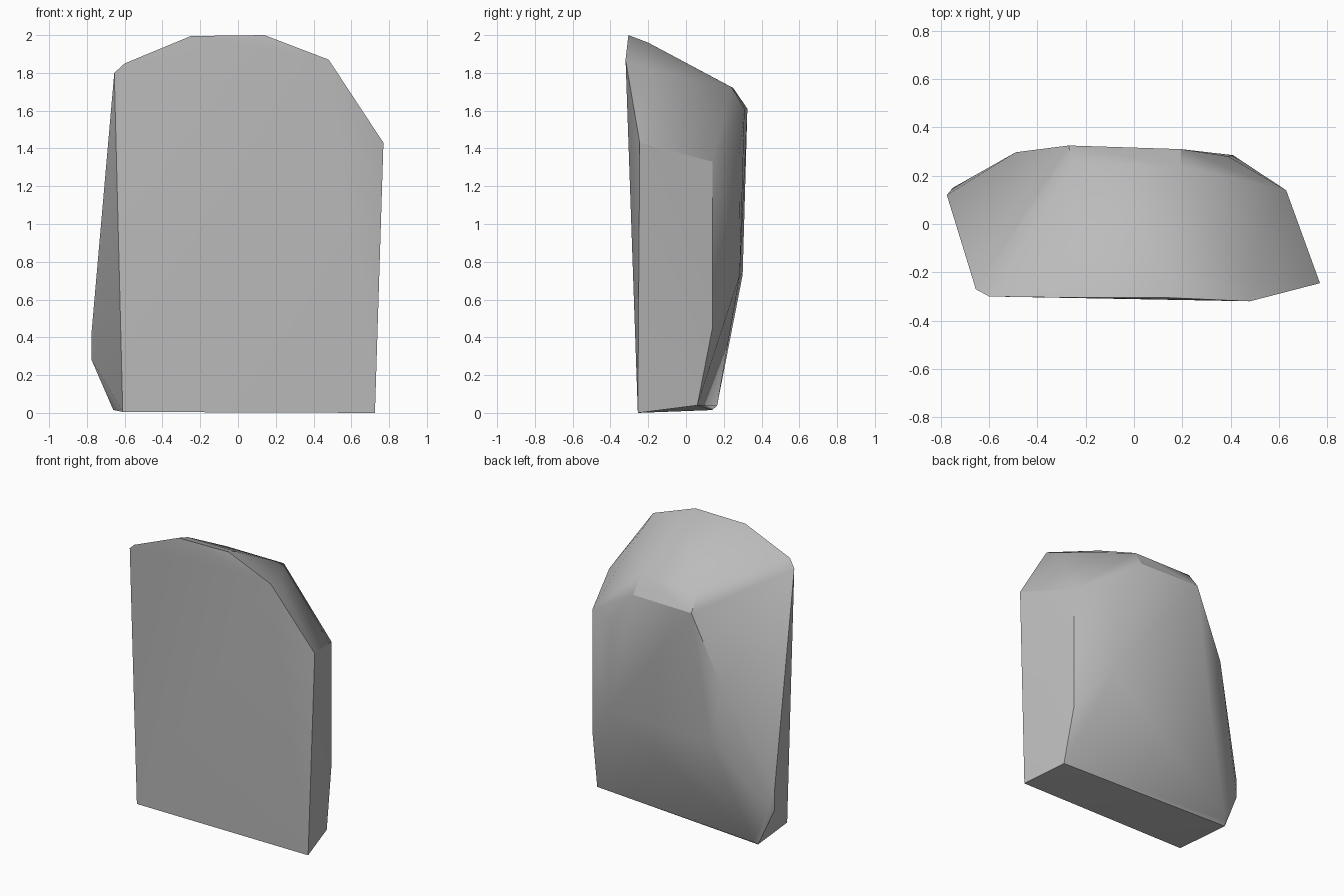
import bpy
import bmesh
import math

# Remove the default cube only
default_cube = bpy.data.objects.get("Cube")
if default_cube:
    bpy.data.objects.remove(default_cube, do_unlink=True)


def flat_material(name, color):
    """Create a plain matte material with one colour."""
    material = bpy.data.materials.new(name)
    material.use_nodes = True
    material.diffuse_color = color
    shader = material.node_tree.nodes["Principled BSDF"]
    shader.inputs["Base Color"].default_value = color
    shader.inputs["Roughness"].default_value = 0.9
    return material


def chiselled_stone(name, corner_groups, material, crease_degrees):
    """Wrap a tight skin of facets around groups of chiselled corners."""
    mesh = bpy.data.meshes.new(name)
    stone = bpy.data.objects.new(name, mesh)
    bpy.context.collection.objects.link(stone)
    bm = bmesh.new()
    for group in corner_groups:
        for corner in group:
            bm.verts.new(corner)
    hull = bmesh.ops.convex_hull(bm, input=bm.verts[:])
    # Drop any corner that fell inside the skin
    unused = [g for g in set(hull["geom_interior"] + hull["geom_unused"])
              if isinstance(g, bmesh.types.BMVert)]
    bmesh.ops.delete(bm, geom=unused, context="VERTS")
    bmesh.ops.recalc_face_normals(bm, faces=bm.faces[:])
    bm.to_mesh(mesh)
    bm.free()
    mesh.materials.append(material)

    # Soft facets, with the hard broken edges kept crisp
    bpy.ops.object.select_all(action="DESELECT")
    stone.select_set(True)
    bpy.context.view_layer.objects.active = stone
    bpy.ops.object.shade_smooth_by_angle(angle=math.radians(crease_degrees))
    return stone


# Outline of the broad, almost flat front
front_outline = [
    (-.61, -.255, .005), (.725, -.255, 0), (.77, -.245, 1.43),
    (.48, -.32, 1.87), (.14, -.305, 2), (-.25, -.305, 1.995),
    (-.6, -.3, 1.85), (-.655, -.27, 1.8),
]

# Sloping crown that falls away towards the back
crown = [
    (.13, -.2, 1.96), (-.25, -.2, 1.96), (.47, -.2, 1.82),
    (.19, .24, 1.725), (-.26, .25, 1.72),
]

# Rear face, narrower than the front and tapering to the foot
rear_face = [
    (.195, .31, 1.61), (-.27, .325, 1.61), (.39, .28, 1.36),
    (.41, .285, .73), (-.49, .297, 1.13), (-.4, .3, .73),
]

# Bevelled flank on the left and bulging flank on the right
flanks = [
    (.63, .14, 1.33), (.63, .14, .45),
    (-.775, .12, .43), (-.775, .12, .28), (-.75, .15, .3),
]

# Rear corners of the foot
foot = [(.65, .06, .04), (-.66, .14, .015), (-.64, .165, .04)]

stone_gray = flat_material("stone gray", (.5, .5, .5, 1))
chiselled_stone("standing_stone",
                [front_outline, crown, rear_face, flanks, foot],
                stone_gray, crease_degrees=32)
